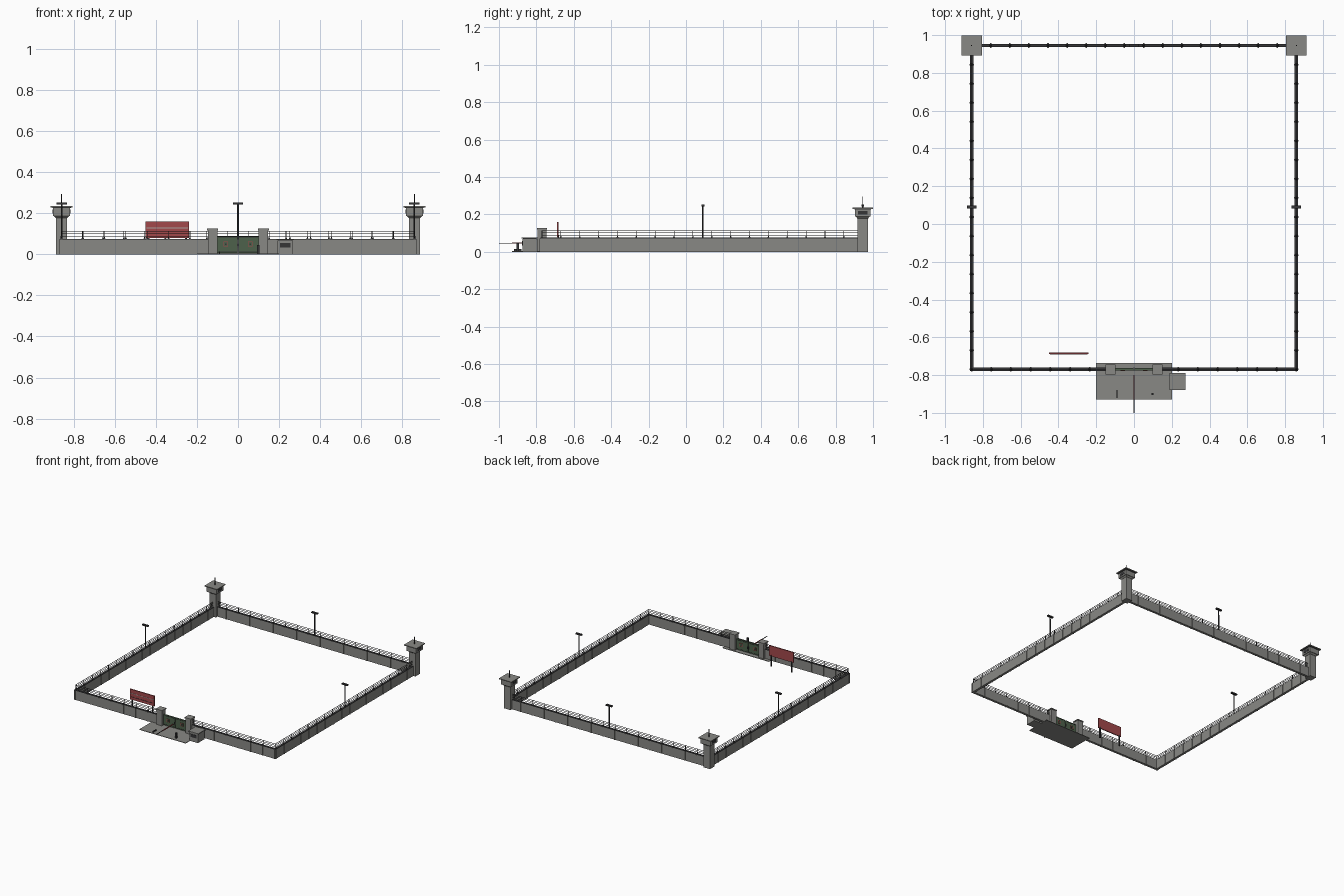
import bpy, bmesh, math
from mathutils import Matrix, Vector

cube = bpy.data.objects.get("Cube")
if cube:
    bpy.data.objects.remove(cube, do_unlink=True)


def material(name, r, g, b):
    m = bpy.data.materials.new(name)
    m.use_nodes = True
    m.diffuse_color = (r, g, b, 1)
    m.node_tree.nodes["Principled BSDF"].inputs["Base Color"].default_value = (r, g, b, 1)
    return m


concrete = material("concrete", 0.25, 0.25, 0.235)
dark = material("dark steel", 0.035, 0.035, 0.037)
green = material("gate green", 0.075, 0.12, 0.07)
red = material("sign red", 0.36, 0.065, 0.07)
pale = material("pale grey", 0.42, 0.38, 0.36)


class Part:
    """Collects boxes and cones into one named mesh."""

    def __init__(self, name, mat):
        self.name, self.mat, self.bm = name, mat, bmesh.new()

    def box(self, x, y, z, sx, sy, sz):
        """Box centred on x, y and standing on z."""
        mat = Matrix.Translation((x, y, z + sz / 2)) @ Matrix.Diagonal((sx, sy, sz, 1))
        bmesh.ops.create_cube(self.bm, size=1, matrix=mat)
        return self

    def cone(self, x, y, z, r1, r2, h, sides=8):
        turn = Matrix.Rotation(math.pi / sides, 4, 'Z')
        bmesh.ops.create_cone(self.bm, cap_ends=True, segments=sides, radius1=r1, radius2=r2,
                              depth=h, matrix=Matrix.Translation((x, y, z + h / 2)) @ turn)
        return self

    def done(self):
        me = bpy.data.meshes.new(self.name)
        self.bm.to_mesh(me)
        self.bm.free()
        me.materials.append(self.mat)
        ob = bpy.data.objects.new(self.name, me)
        bpy.context.scene.collection.objects.link(ob)
        return ob


W, FRONT, BACK = 0.86, -0.77, 0.945
WALL_H, THICK = 0.072, 0.018


# Perimeter wall with ribs, dark coping, and wire fence on top
def wall_run(name, start, end):
    a, b = Vector(start), Vector(end)
    mid, d = (a + b) / 2, b - a
    along_x = abs(d.x) > abs(d.y)
    length = d.length

    def size(l, t):
        return (l, t) if along_x else (t, l)

    body, cap = Part(name + "_wall", concrete), Part(name + "_coping", dark)
    fence = Part(name + "_wire_fence", dark)
    body.box(mid.x, mid.y, 0, *size(length + THICK, THICK), WALL_H)
    cap.box(mid.x, mid.y, WALL_H, *size(length + THICK, THICK), 0.003)
    for z in (0.088, 0.1, 0.111):
        fence.box(mid.x, mid.y, z, *size(length, 0.0025), 0.0025)
    n = max(1, round(length / 0.1))
    for i in range(n + 1):
        p = a.lerp(b, i / n)
        body.box(p.x, p.y, 0, *size(0.008, THICK + 0.006), WALL_H)
        fence.cone(p.x, p.y, WALL_H, 0.009, 0.002, 0.014, 4)
        fence.box(p.x, p.y, WALL_H, 0.003, 0.003, 0.042)
    for part in (body, cap, fence):
        part.done()


wall_run("left", (W, FRONT), (W, BACK))
wall_run("right", (-W, FRONT), (-W, BACK))
wall_run("back", (-W, BACK), (W, BACK))
wall_run("front_left", (0.13, FRONT), (W, FRONT))
wall_run("front_right", (-W, FRONT), (-0.13, FRONT))

# Corner watchtowers
for side, s in (("left", 1), ("right", -1)):
    x = s * W
    tower = Part(side + "_watchtower", concrete)
    tower.box(x, BACK, 0, 0.054, 0.054, 0.185)
    tower.cone(x, BACK, 0.178, 0.04, 0.056, 0.012, 4)
    tower.box(x, BACK, 0.188, 0.084, 0.084, 0.04)
    tower.box(x, BACK, 0.23, 0.108, 0.108, 0.006)
    tower.done()
    trim = Part(side + "_watchtower_trim", dark)
    trim.box(x, BACK, 0.226, 0.09, 0.09, 0.004)
    trim.box(x, BACK, 0.199, 0.088, 0.05, 0.02)
    trim.cone(x, BACK, 0.235, 0.003, 0.002, 0.06)
    trim.done()

# Lamp posts behind the middle of three walls
for name, x, y in (("left", W, 0.09), ("right", -W, 0.09), ("back", 0, BACK)):
    lamp = Part(name + "_lamp_post", dark)
    lamp.cone(x, y, 0, 0.005, 0.004, 0.245)
    lamp.box(x, y, 0.243, 0.05, 0.016, 0.01)
    lamp.done()

# Entrance pavement
Part("pavement", concrete).box(0, -0.8325, 0, 0.4, 0.195, 0.004).done()

# Gate pillars and caps
pillars = Part("gate_pillars", concrete)
for s in (1, -1):
    pillars.box(s * 0.124, FRONT, 0, 0.046, 0.046, 0.118)
    pillars.box(s * 0.124, FRONT, 0.118, 0.054, 0.054, 0.008)
pillars.done()

# Two gate leaves with rails and red outlined badges
leaves, rails = Part("gate_leaves", green), Part("gate_rails", dark)
badges = Part("gate_badges", red)
for s in (1, -1):
    leaves.box(s * 0.051, FRONT, 0.006, 0.098, 0.01, 0.082)
    for z in (0.012, 0.08):
        rails.box(s * 0.051, FRONT, z, 0.094, 0.013, 0.002)
    rails.box(s * 0.004, FRONT, 0.035, 0.003, 0.018, 0.02)
    rails.box(s * 0.06, FRONT, 0.046, 0.008, 0.014, 0.008)
    for e in (1, -1):
        badges.box(s * 0.06 + e * 0.01, FRONT, 0.038, 0.003, 0.015, 0.024)
        badges.box(s * 0.06, FRONT, 0.049 + e * 0.011, 0.02, 0.015, 0.003)
for part in (leaves, rails, badges):
    part.done()

# Guard booth
booth = Part("guard_booth", concrete)
booth.box(0.23, -0.835, 0, 0.074, 0.08, 0.068)
booth.box(0.23, -0.835, 0.07, 0.086, 0.09, 0.006)
booth.done()
glass = Part("booth_windows", dark)
glass.box(0.23, -0.835, 0.033, 0.05, 0.083, 0.024)
glass.box(0.23, -0.835, 0.067, 0.068, 0.074, 0.004)
glass.done()

# Barrier boom with its post and the low rest
Part("barrier_boom", red).box(0, -0.865, 0.043, 0.006, 0.13, 0.006).done()
Part("barrier_tip", dark).box(0, -0.965, 0.044, 0.004, 0.07, 0.004).done()
post = Part("barrier_post", dark)
post.box(0.098, -0.9, 0.004, 0.012, 0.012, 0.042)
post.box(-0.09, -0.9, 0.004, 0.006, 0.04, 0.01)
post.done()

# Billboard on two legs
BX, BY = -0.345, -0.685
Part("billboard", red).box(BX, BY, 0.08, 0.21, 0.008, 0.08).done()
Part("billboard_stripe", pale).box(BX, BY - 0.0045, 0.127, 0.2, 0.002, 0.004).done()
legs = Part("billboard_legs", dark)
for s in (1, -1):
    legs.box(BX + s * 0.09, BY + 0.002, 0, 0.008, 0.008, 0.09)
legs.box(BX, BY - 0.0045, 0.1, 0.18, 0.002, 0.003)
legs.done()
